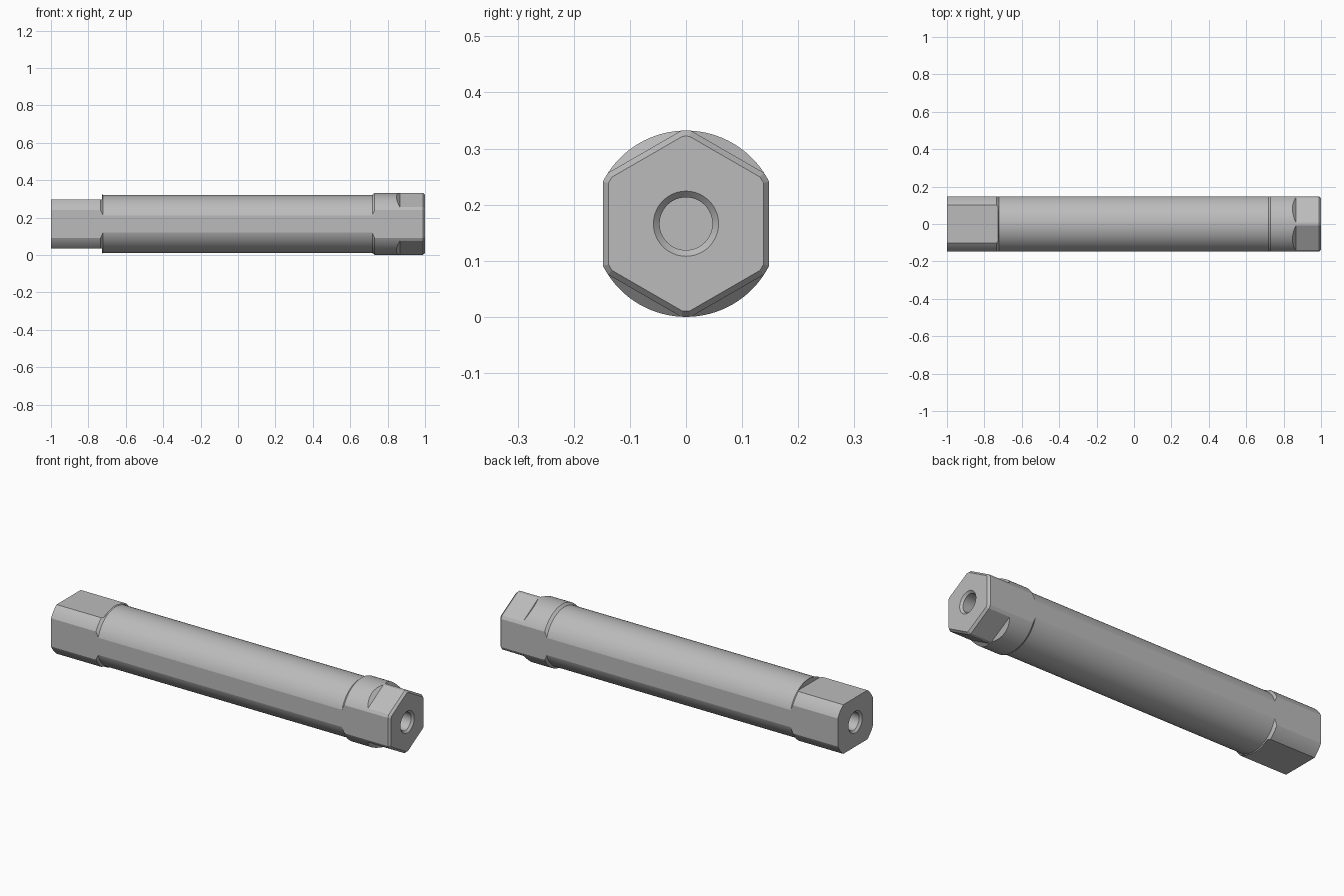
import bpy
import bmesh
from math import cos, sin, pi, radians

if "Cube" in bpy.data.objects:
    bpy.data.objects.remove(bpy.data.objects["Cube"], do_unlink=True)

R_COLLAR, R_BODY, APOTHEM, FLAT = 0.166, 0.155, 0.148, 0.131
AXIS_Z = R_COLLAR

steel = bpy.data.materials.new("grey steel")
steel.use_nodes = True
steel.diffuse_color = (0.5, 0.5, 0.5, 1)
steel.node_tree.nodes["Principled BSDF"].inputs["Base Color"].default_value = (0.5, 0.5, 0.5, 1)


def add_object(name, bm):
    bmesh.ops.recalc_face_normals(bm, faces=bm.faces)
    mesh = bpy.data.meshes.new(name)
    bm.to_mesh(mesh)
    bm.free()
    mesh.materials.append(steel)
    obj = bpy.data.objects.new(name, mesh)
    bpy.context.collection.objects.link(obj)
    return obj


def lathe(name, profile, segments=96):
    """Turn (x, radius) points about the rod axis; radius 0 closes the ends."""
    bm = bmesh.new()
    verts = [bm.verts.new((x, 0, AXIS_Z + r)) for x, r in profile]
    edges = [bm.edges.new(pair) for pair in zip(verts, verts[1:])]
    bmesh.ops.spin(bm, geom=verts + edges, cent=(0, 0, AXIS_Z), axis=(1, 0, 0),
                   angle=2 * pi, steps=segments, use_merge=True)
    bmesh.ops.remove_doubles(bm, verts=bm.verts, dist=1e-5)
    return add_object(name, bm)


def flat_cutter(profile, angle):
    """Prism with an (x, distance) outline, facing outward at an angle from +z."""
    bm = bmesh.new()
    s, c = sin(angle), cos(angle)
    verts = [bm.verts.new((x, d * s - 0.3 * c, AXIS_Z + d * c + 0.3 * s))
             for x, d in profile]
    face = bm.faces.new(verts)
    ext = bmesh.ops.extrude_face_region(bm, geom=[face])["geom"]
    moved = [v for v in ext if isinstance(v, bmesh.types.BMVert)]
    bmesh.ops.translate(bm, verts=moved, vec=(0, 0.6 * c, -0.6 * s))
    cutter = add_object("flat_cutter", bm)
    cutter.hide_render = True
    return cutter


# Turned rod: thick ends, slimmer body, blind countersunk bore at each end
half_bore = [(0.8, 0), (0.8, 0.047), (0.989, 0.047), (1, 0.058)]
left_bore = [(-x, r) for x, r in half_bore]
rod = lathe("rod", left_bore + [
    (-1, R_COLLAR), (-0.735, R_COLLAR), (-0.722, R_BODY),
    (0.718, R_BODY), (0.731, R_COLLAR), (0.988, R_COLLAR), (1, 0.156),
] + half_bore[::-1])

# Outlines of the flats: chamfered hexagon, full length sides, wrench flats
tip = [(1.012, 0.3), (1.012, 0.128), (0.988, APOTHEM)]
hex_flat = [(0.865, APOTHEM), (0.845, 0.168), (0.845, 0.3)] + tip
side_flat = [(-1.1, APOTHEM), (-1.1, 0.3)] + tip
wrench_flat = [(-1.1, FLAT), (-1.1, 0.3), (-0.727, 0.3), (-0.727, FLAT)]

cuts = [(hex_flat, a) for a in (30, 150, 210, 330)]
cuts += [(side_flat, a) for a in (90, 270)]
cuts += [(wrench_flat, a) for a in (0, 180)]

bpy.ops.object.select_all(action="DESELECT")
bpy.context.view_layer.objects.active = rod
rod.select_set(True)
for outline, degrees in cuts:
    cutter = flat_cutter(outline, radians(degrees))
    mod = rod.modifiers.new("flat", "BOOLEAN")
    mod.operation = "DIFFERENCE"
    mod.solver = "EXACT"
    mod.object = cutter
    bpy.ops.object.modifier_apply(modifier=mod.name)
    bpy.data.objects.remove(cutter, do_unlink=True)

bpy.ops.object.shade_smooth_by_angle(angle=radians(10))
